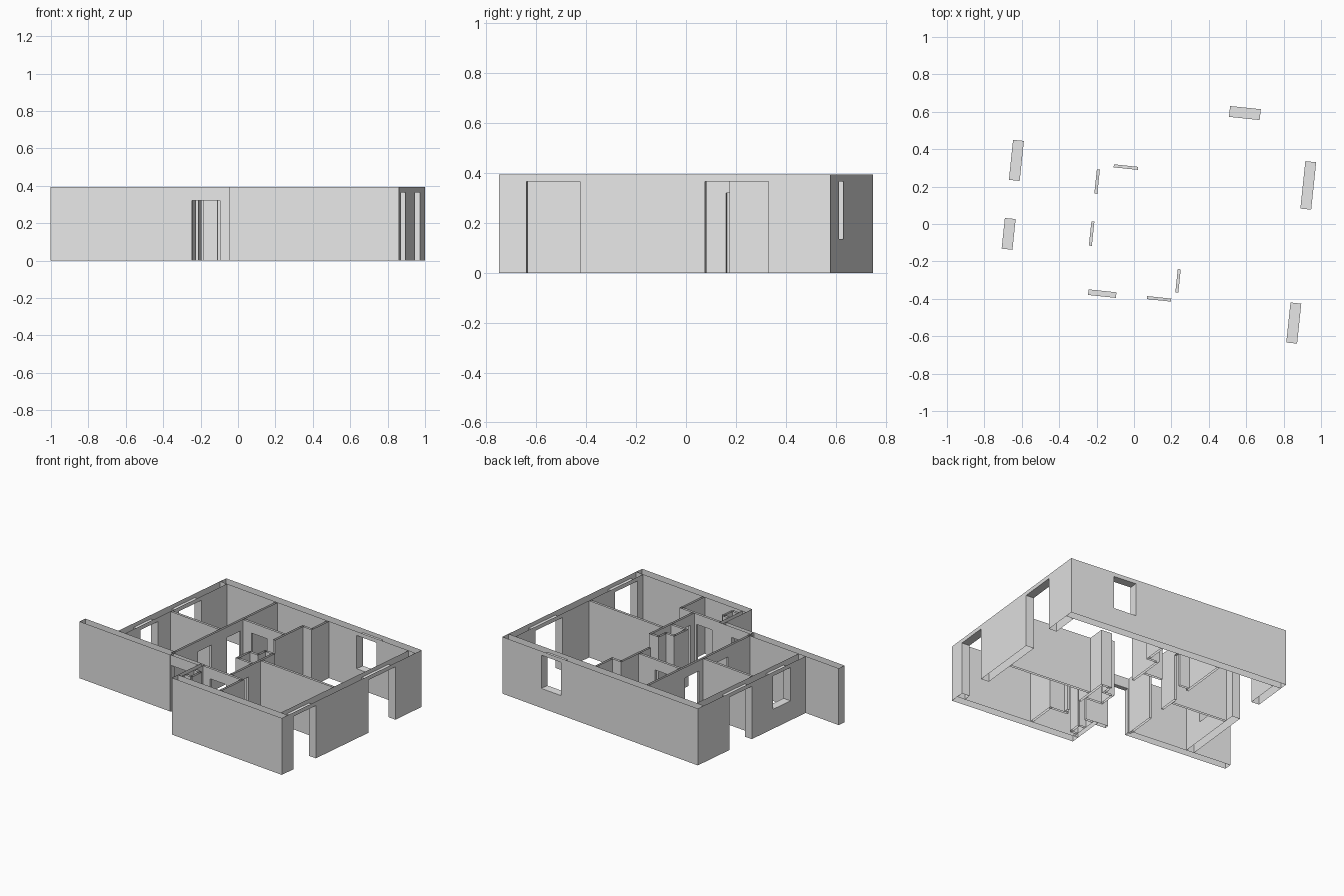
import bpy, bmesh, math
from mathutils import Matrix

old = bpy.data.objects.get("Cube")
if old:
    bpy.data.objects.remove(old, do_unlink=True)

HEIGHT = 0.393
DOOR_TOP = 0.32
GLASS_TOP = 0.365
SILL = 0.135
PARTITION = 0.016
TURN = Matrix.Rotation(math.radians(-6), 4, 'Z')

plaster = bpy.data.materials.new("plaster_grey")
plaster.use_nodes = True
plaster.diffuse_color = (0.8, 0.8, 0.8, 1)
plaster.node_tree.nodes["Principled BSDF"].inputs["Base Color"].default_value = (0.8, 0.8, 0.8, 1)


def wall(name, axis, start, end, low, high, openings=()):
    """Hollow wall without caps, running along an axis, with framed openings (a, b, bottom, top)."""
    bm = bmesh.new()

    def quad(points):
        corners = [(a, t, z) if axis == 'x' else (t, a, z) for a, t, z in points]
        bm.faces.new([bm.verts.new(c) for c in corners])

    def sides(a, b, z0, z1):
        for t in (low, high):
            quad([(a, t, z0), (b, t, z0), (b, t, z1), (a, t, z1)])

    def cross(a, z0, z1):
        quad([(a, low, z0), (a, high, z0), (a, high, z1), (a, low, z1)])

    def level(a, b, z):
        quad([(a, low, z), (b, low, z), (b, high, z), (a, high, z)])

    cross(start, 0, HEIGHT)
    cross(end, 0, HEIGHT)
    at = start
    for a, b, bottom, top in sorted(openings):
        sides(at, a, 0, HEIGHT)
        sides(a, b, top, HEIGHT)
        level(a, b, top)
        if bottom > 0:
            sides(a, b, 0, bottom)
            level(a, b, bottom)
        cross(a, bottom, top)
        cross(b, bottom, top)
        at = b
    sides(at, end, 0, HEIGHT)

    bmesh.ops.remove_doubles(bm, verts=bm.verts, dist=0.0005)
    bmesh.ops.recalc_face_normals(bm, faces=bm.faces)
    bm.transform(TURN)
    mesh = bpy.data.meshes.new(name)
    bm.to_mesh(mesh)
    bm.free()
    mesh.materials.append(plaster)
    bpy.context.collection.objects.link(bpy.data.objects.new(name, mesh))


def partition(name, axis, start, end, middle, doors=()):
    half = PARTITION / 2
    wall(name, axis, start, end, middle - half, middle + half,
         [(a, b, 0, DOOR_TOP) for a, b in doors])


# Outer walls
wall("back_wall", 'x', -0.69, 0.934, 0.623, 0.681, [(0.445, 0.61, SILL, GLASS_TOP)])
wall("left_side_wall", 'y', -0.598, 0.623, 0.876, 0.934,
     [(0.175, 0.43, 0, GLASS_TOP), (-0.545, -0.33, 0, GLASS_TOP)])
wall("right_side_wall", 'y', -0.35, 0.623, -0.69, -0.632,
     [(0.165, 0.38, 0, GLASS_TOP), (-0.205, -0.04, SILL, GLASS_TOP)])
wall("front_wall", 'x', 0.02, 0.934, -0.656, -0.598)
wall("front_wing_wall", 'x', -0.965, -0.212, -0.405, -0.35)
wall("entrance_wall", 'x', -0.212, 0.02, -0.403, -0.373, [(-0.205, -0.055, 0, DOOR_TOP)])
wall("entrance_return_wall", 'y', -0.598, -0.373, 0.02, 0.05)

# Room partitions
partition("corridor_wall", 'y', -0.373, 0.623, -0.22, [(-0.14, -0.01), (0.14, 0.27)])
partition("bedroom_divider", 'x', -0.632, -0.228, 0.09)
partition("back_bath_front", 'x', -0.212, 0.127, 0.298, [(-0.14, -0.01)])
partition("back_bath_side", 'y', 0.19, 0.465, 0.135)
partition("back_shaft_step", 'x', 0.127, 0.215, 0.465)
partition("back_shaft_side", 'y', 0.473, 0.623, 0.207)
partition("living_divider", 'x', 0.274, 0.876, -0.09)
partition("hall_wall", 'y', -0.376, 0.04, 0.266, [(-0.34, -0.215)])
partition("front_bath_back", 'x', 0.05, 0.38, -0.384, [(0.11, 0.24)])
partition("front_bath_side", 'y', -0.598, -0.376, 0.372)

# Service shafts
partition("kitchen_shaft_back", 'x', 0.2, 0.258, 0.032)
partition("kitchen_shaft_upper_side", 'y', -0.04, 0.04, 0.2)
partition("kitchen_shaft_step", 'x', 0.127, 0.208, -0.04)
partition("kitchen_shaft_lower_side", 'y', -0.16, -0.04, 0.135)
partition("kitchen_shaft_front", 'x', 0.127, 0.258, -0.16)
partition("entrance_shaft_side", 'y', -0.56, -0.47, 0.1)
for label, depth in (("back", -0.47), ("front", -0.56)):
    partition("entrance_shaft_" + label, 'x', 0.05, 0.1, depth)
